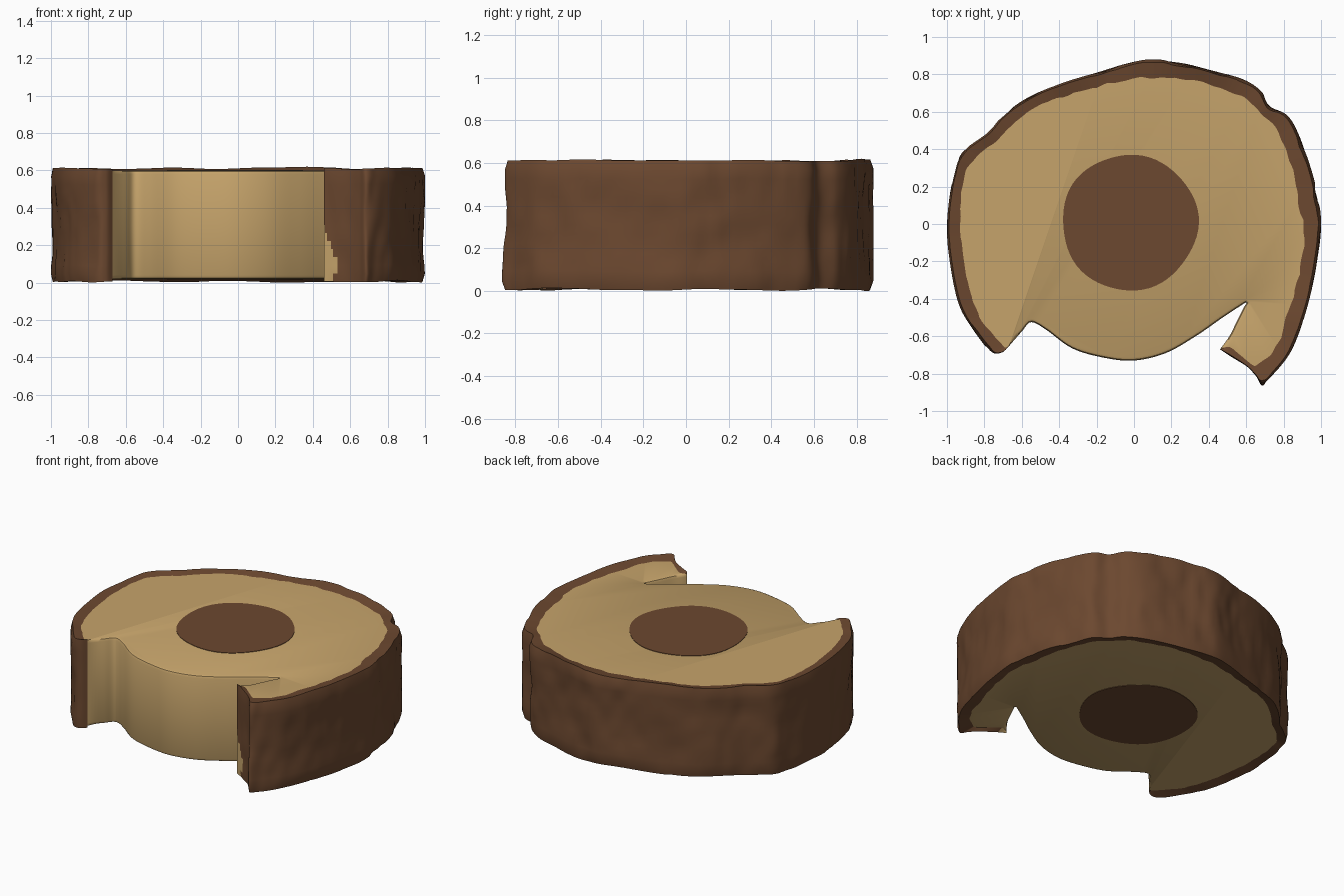
import bpy, bmesh, math
from mathutils import Vector, noise

if "Cube" in bpy.data.objects:
    bpy.data.objects.remove(bpy.data.objects["Cube"])


def material(name, rgb):
    m = bpy.data.materials.new(name)
    m.diffuse_color = (*rgb, 1)
    m.use_nodes = True
    m.node_tree.nodes["Principled BSDF"].inputs["Base Color"].default_value = m.diffuse_color
    return m


WOOD = material("pale_wood", (0.565, 0.370, 0.147))
BARK = material("brown_bark", (0.150, 0.065, 0.029))
Z0, Z1 = 0.02, 0.60


def smooth(pts, steps):
    """Catmull-Rom curve through 2D points."""
    p = [Vector(q) for q in pts]
    p = [p[0]] + p + [p[-1]]
    out = []
    for i in range(1, len(p) - 2):
        a, b, c, d = p[i - 1:i + 3]
        for s in range(steps):
            t = s / steps
            out.append(0.5 * (2 * b + (c - a) * t + (2 * a - 5 * b + 4 * c - d) * t * t
                              + (3 * b - a - 3 * c + d) * t ** 3))
    return out + [p[-1]]


def finish(name, bm, mats, angle=40):
    me = bpy.data.meshes.new(name)
    bm.to_mesh(me)
    bm.free()
    for m in mats:
        me.materials.append(m)
    ob = bpy.data.objects.new(name, me)
    bpy.context.collection.objects.link(ob)
    bpy.ops.object.select_all(action='DESELECT')
    ob.select_set(True)
    bpy.context.view_layer.objects.active = ob
    bpy.ops.object.shade_smooth_by_angle(angle=math.radians(angle))
    return ob


def skin(bm, rows):
    """Quads between successive rows of vertices."""
    for lo, hi in zip(rows, rows[1:]):
        for i in range(len(lo) - 1):
            bm.faces.new((lo[i], lo[i + 1], hi[i + 1], hi[i]))


# Outlines seen from above, counter-clockwise from the front right flap
outer = smooth([(.46, -.67), (.52, -.71), (.60, -.76), (.65, -.81), (.69, -.865), (.75, -.80),
                (.84, -.68), (.91, -.50), (.965, -.28), (1, -.03), (.985, .14), (.945, .30),
                (.88, .48), (.82, .58), (.73, .63), (.68, .71), (.58, .775), (.40, .825),
                (.22, .87), (.08, .88), (-.05, .855), (-.18, .815), (-.38, .755), (-.57, .675),
                (-.70, .58), (-.78, .49), (-.92, .38), (-.97, .24), (-1, 0), (-.985, -.2),
                (-.94, -.42), (-.87, -.55), (-.77, -.68), (-.71, -.69), (-.67, -.655)], 6)
inner = smooth([(.46, -.67), (.52, -.66), (.60, -.73), (.64, -.76), (.66, -.76), (.70, -.73),
                (.76, -.65), (.82, -.50), (.88, -.27), (.905, -.05), (.88, .15), (.85, .29),
                (.80, .43), (.75, .52), (.68, .59), (.61, .66), (.53, .70), (.40, .745),
                (.22, .78), (.08, .78), (-.05, .77), (-.17, .74), (-.35, .69), (-.52, .63),
                (-.65, .53), (-.74, .44), (-.85, .35), (-.91, .24), (-.93, 0), (-.91, -.2),
                (-.86, -.42), (-.78, -.56), (-.71, -.64), (-.69, -.66), (-.67, -.655)], 6)
front = smooth([(-.67, -.655), (-.60, -.575), (-.55, -.525), (-.47, -.565), (-.33, -.665),
                (-.16, -.715), (0, -.73), (.17, -.69), (.33, -.60), (.46, -.51), (.55, -.45),
                (.60, -.42), (.585, -.45), (.55, -.52), (.51, -.60), (.46, -.67)], 6)

# Slightly ragged boundary between bark and wood
for i in range(1, len(inner) - 1):
    q = inner[i]
    inner[i] = q.lerp(outer[i], 0.18 * noise.noise((q.x * 14, q.y * 14, 3)))

# Bark: lumpy outer wall with a narrow rim at the top and bottom
bm = bmesh.new()
rows = [[bm.verts.new((p.x, p.y, Z0)) for p in inner]]
N = 14
for r in range(N + 1):
    t = r / N
    row = []
    for a, b in zip(outer, inner):
        lump = noise.noise((a.x * 5, a.y * 5, t * 2)) + 0.5 * noise.noise((a.x * 13, a.y * 13, t * 5))
        waist = 0.12 * math.sin(math.pi * t)
        k = max(0, waist + 0.22 * lump) + (0.15 if r in (0, N) else 0)
        p = a.lerp(b, k)
        wob = noise.noise((a.x * 4, a.y * 4, 7 + t))
        z = 0.006 + 0.606 * t + 0.012 * wob * abs(2 * t - 1)
        row.append(bm.verts.new((p.x, p.y, max(0, z))))
    rows.append(row)
rows.append([bm.verts.new((p.x, p.y, Z1)) for p in inner])
skin(bm, rows)
for f in bm.faces:  # bare patch at the flap's end
    c = f.calc_center_median()
    if 0 < c.x < 0.50 + 0.03 * math.sin(c.z * 17) and c.y < -0.6 and c.z < 0.33:
        f.material_index = 1
finish("bark", bm, [BARK, WOOD], 50)

# Wood: flat cut ends and the exposed front wall with eased edges
bm = bmesh.new()


def front_row(z, inset):
    row = []
    last = len(front) - 1
    for i, p in enumerate(front):
        t = (front[min(i + 1, last)] - front[max(i - 1, 0)]).normalized()
        d = inset * min(1, i / 4, (last - i) / 4)
        row.append(bm.verts.new((p.x - t.y * d, p.y + t.x * d, z)))
    return row


rows = [front_row(z, d) for z, d in ((Z0, .018), (Z0 + .006, .006), (Z0 + .02, 0), (.3, .003),
                                     (Z1 - .02, 0), (Z1 - .006, .006), (Z1, .018))]
skin(bm, rows)
for z, row, up in ((Z0, rows[0], False), (Z1, rows[-1], True)):
    loop = [bm.verts.new((p.x, p.y, z)) for p in inner[1:-1]] + row
    bm.faces.new(loop if up else loop[::-1])
finish("wood_slice", bm, [WOOD], 40)

# Heartwood: thin dark plates on both cut ends
for name, z, h in (("top_heartwood", Z1, 0.003), ("bottom_heartwood", Z0, -0.003)):
    bm = bmesh.new()
    ring = []
    for i in range(64):
        a = math.tau * i / 64
        r = 0.363 + 0.008 * math.cos(4 * a + 0.3) * math.sin(a + 1) + 0.005 * math.sin(3 * a)
        ring.append((-0.022 + r * math.cos(a), 0.008 + r * math.sin(a)))
    rows = [[bm.verts.new((x, y, zz)) for x, y in ring] for zz in (z, z + h)]
    bm.faces.new(rows[1])
    skin(bm, [r + r[:1] for r in rows])
    bmesh.ops.recalc_face_normals(bm, faces=bm.faces)
    if h < 0 and max(bm.faces, key=lambda f: f.calc_area()).normal.z > 0 or \
            h > 0 and max(bm.faces, key=lambda f: f.calc_area()).normal.z < 0:
        bmesh.ops.reverse_faces(bm, faces=bm.faces)
    finish(name, bm, [BARK])
